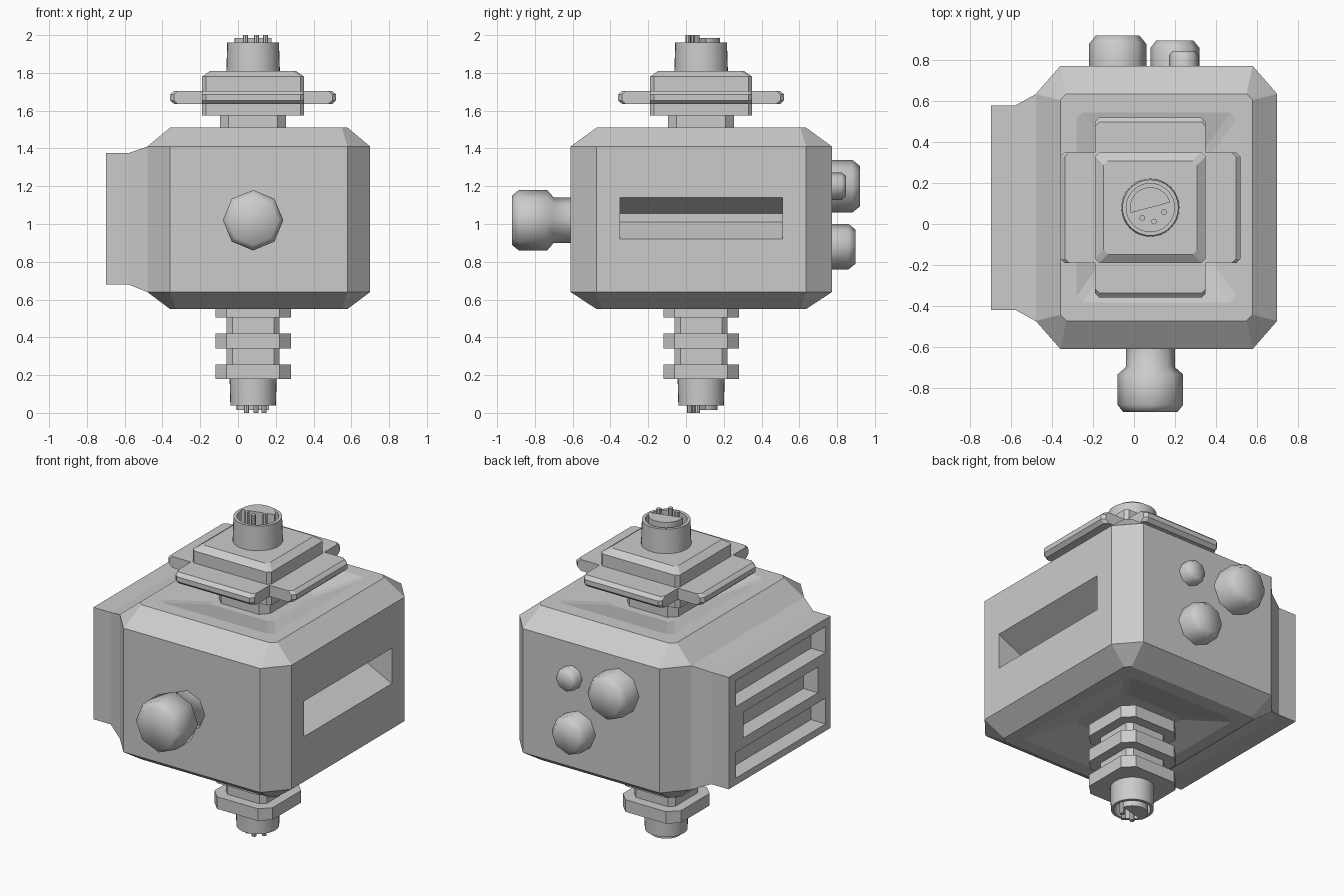
import bpy, bmesh
from math import sin, cos, pi, radians

if "Cube" in bpy.data.objects:
    bpy.data.objects.remove(bpy.data.objects["Cube"])

CX = CY = 0.08   # axis of the stacked connectors


def finish(name, bm, smooth=None):
    bmesh.ops.recalc_face_normals(bm, faces=bm.faces)
    me = bpy.data.meshes.new(name)
    bm.to_mesh(me)
    bm.free()
    ob = bpy.data.objects.new(name, me)
    bpy.context.collection.objects.link(ob)
    if smooth:
        bpy.ops.object.select_all(action='DESELECT')
        ob.select_set(True)
        bpy.context.view_layer.objects.active = ob
        bpy.ops.object.shade_smooth_by_angle(angle=radians(smooth))
    return ob


def loft(name, rings, smooth=None):
    """Skin a list of equal-length point rings and cap both ends."""
    bm = bmesh.new()
    rs = [[bm.verts.new(p) for p in r] for r in rings]
    for a, b in zip(rs, rs[1:]):
        for i in range(len(a)):
            j = (i + 1) % len(a)
            bm.faces.new((a[i], a[j], b[j], b[i]))
    bm.faces.new(rs[0])
    bm.faces.new(rs[-1])
    return finish(name, bm, smooth)


def octa(cx, cy, hx, hy, c, z):
    """Rectangle with corners cut by c (scalar or (cx, cy))."""
    a, b = c if isinstance(c, tuple) else (c, c)
    pts = [(hx, -hy + b), (hx, hy - b), (hx - a, hy), (a - hx, hy),
           (-hx, hy - b), (-hx, b - hy), (a - hx, -hy), (hx - a, -hy)]
    return [(cx + x, cy + y, z) for x, y in pts]


def circle_z(r, z, n=32, x=CX, y=CY):
    return [(x + r * cos(2 * pi * i / n), y + r * sin(2 * pi * i / n), z) for i in range(n)]


def circle_y(r, y, x, z, n=8):
    return [(x + r * cos(2 * pi * i / n), y, z + r * sin(2 * pi * i / n)) for i in range(n)]


def rect_x(x, y0, y1, z0, z1):
    return [(x, y0, z0), (x, y1, z0), (x, y1, z1), (x, y0, z1)]


def cut(ob, cutter):
    m = ob.modifiers.new("cut", 'BOOLEAN')
    m.operation, m.solver, m.object = 'DIFFERENCE', 'EXACT', cutter
    cutter.hide_render = True
    bpy.context.view_layer.objects.active = ob
    bpy.ops.object.modifier_apply(modifier=m.name)
    bpy.data.objects.remove(cutter)


# Main housing with chamfered edges and dished top and bottom
B = (0.11, 0.081)
half = [(0.22, 0.22, 0.03, 1.45), (0.39, 0.465, 0.03, 1.51), (0.47, 0.555, 0.03, 1.51),
        (0.59, 0.692, (0.12, 0.137), 1.41)]
rings = [octa(*B, hx, hy, c, z) for hx, hy, c, z in half]
low = {1.45: 0.61, 1.51: 0.55, 1.41: 0.64}
rings += [octa(*B, hx, hy, c, low[z]) for hx, hy, c, z in reversed(half)]
body = loft("housing", rings)

# Tapered slot in the right side
cut(body, loft("slot_cutter", [rect_x(0.52, -0.35, 0.51, 1.01, 1.055),
                               rect_x(0.70, -0.35, 0.51, 0.92, 1.14),
                               rect_x(0.75, -0.35, 0.51, 0.92, 1.14)]))

# Vent box on the left side with three slots
vent = loft("vent_box", [rect_x(-0.48, -0.475, 0.635, 0.64, 1.41),
                         rect_x(-0.58, -0.42, 0.58, 0.68, 1.375),
                         rect_x(-0.70, -0.42, 0.58, 0.68, 1.375)])
for z, e in ((0.803, 0), (1.025, 0.075), (1.247, 0)):
    cut(vent, loft("vent_cutter", [rect_x(-0.6, -0.37 + e, 0.51 - e, z - 0.08, z + 0.08),
                                   rect_x(-0.8, -0.37 + e, 0.51 - e, z - 0.08, z + 0.08)]))

# Upper neck, cross plates and collar block
loft("upper_neck", [octa(CX, CY, 0.175, 0.175, 0.045, z) for z in (1.43, 1.59)])
for name, lx, ly in (("cross_plate_x", 1, 0), ("cross_plate_y", 0, 1)):
    loft(name, [octa(CX, CY, 0.27 + lx * (0.17 - d), 0.27 + ly * (0.17 - d), 0.02, z)
                for d, z in ((0.022, 1.635), (0, 1.655), (0, 1.685), (0.022, 1.705))])
loft("collar_block", [octa(CX, CY, h, h, 0.02, z)
                      for h, z in ((0.27, 1.575), (0.27, 1.78), (0.228, 1.81), (0.2, 1.81))])

# Lower stem with stepped flanges
loft("lower_stem", [octa(CX, CY, 0.14, 0.14, 0.03, z) for z in (0.2, 0.63)])
for i, (z0, z1) in enumerate(((0.18, 0.255), (0.34, 0.42), (0.505, 0.58))):
    loft(f"flange_{i}", [octa(CX, CY, 0.2, 0.2, 0.06, z) for z in (z0, z1)])


# Round sockets: shell, half-round key and three pins, at top and bottom
def socket(tag, s, fz):
    loft(tag + "_shell", [circle_z(r * s, fz(z)) for r, z in
                          ((0.142, 1.80), (0.137, 1.96), (0.118, 1.96), (0.118, 1.88))], 30)
    arc = [radians(15 + 180 * i / 16) for i in range(17)]
    loft(tag + "_key", [[(CX + s * 0.1 * cos(a), CY + s * 0.1 * sin(a), fz(z)) for a in arc]
                        for z in (1.86, 1.985)])
    for i, (x, y) in enumerate(((-0.04, -0.05), (0.018, -0.068), (0.066, -0.022))):
        loft(f"{tag}_pin_{i}", [circle_z(0.014, fz(z), 8, CX + s * x, CY + s * y)
                                for z in (1.86, 2.0)])


socket("top_socket", 1, lambda z: z)
socket("bottom_socket", 0.88, lambda z: 2 - z)

# Front knob
loft("front_knob", [circle_y(r, y, 0.08, 1.02) for r, y in
                    ((0.12, -0.58), (0.12, -0.70), (0.16, -0.735), (0.16, -0.885),
                     (0.132, -0.92))], 60)

# Rounded buttons on the back
for i, (x, z, r, y) in enumerate(((-0.08, 1.20, 0.14, 0.922), (0.2, 0.88, 0.12, 0.897),
                                  (0.243, 1.20, 0.072, 0.846))):
    loft(f"back_button_{i}", [circle_y(q, v, x, z) for q, v in
                              ((r, 0.74), (r, y - 0.3 * r), (r * 0.76, y))], 60)
